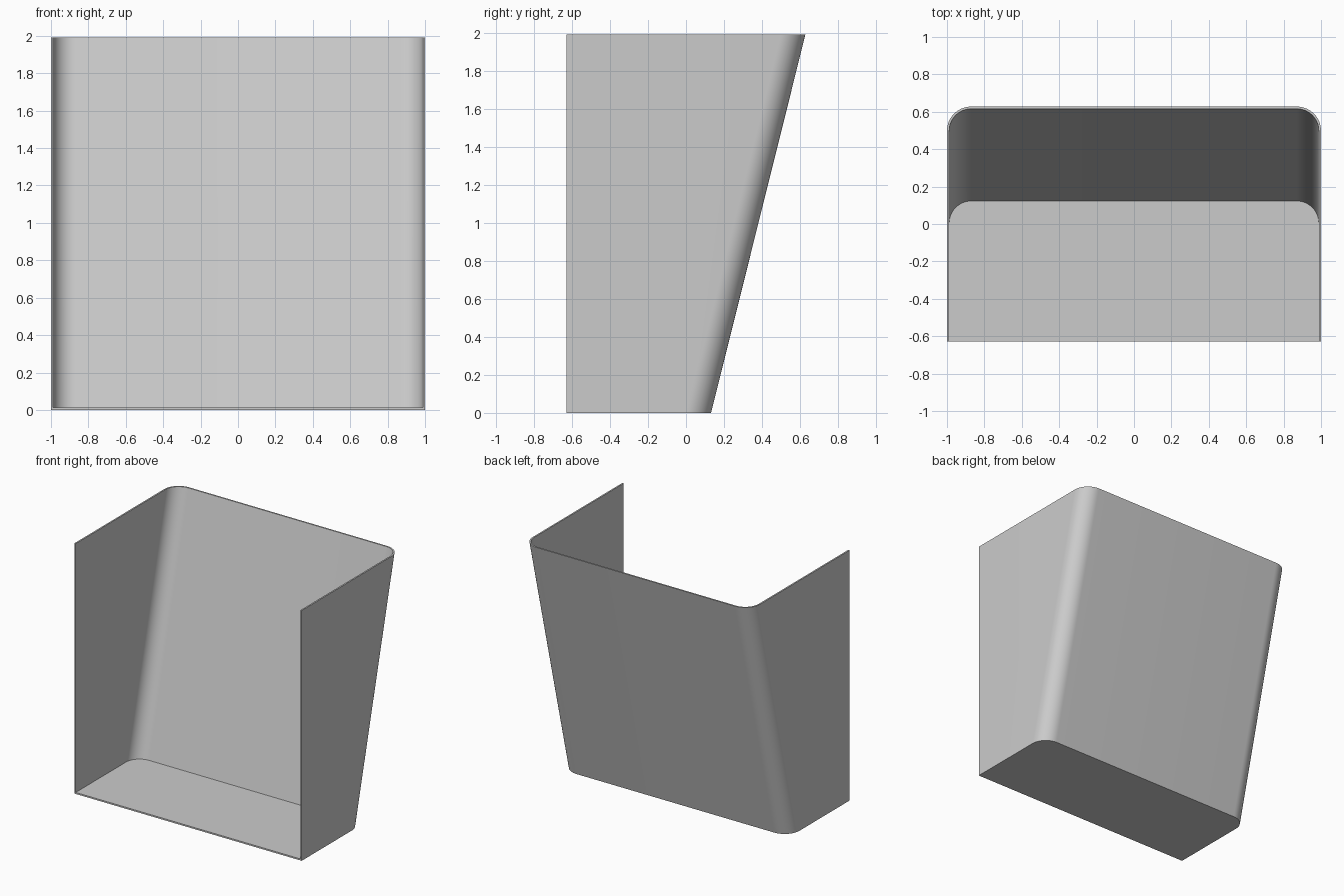
import bpy
import bmesh
from math import sin, cos, pi, radians

cube = bpy.data.objects.get("Cube")
if cube:
    bpy.data.objects.remove(cube, do_unlink=True)

HEIGHT = 1.99
FRONT = -0.628
BACK_LOW, BACK_HIGH = 0.132, 0.628
RADIUS = 0.13
WALL = 0.012
STEPS = 16


def u_loop(bm, z, inset):
    """U-shaped outline, open at the front, with rounded back corners."""
    half = 1 - inset
    back = BACK_LOW + (BACK_HIGH - BACK_LOW) * z / HEIGHT - inset
    r = RADIUS - inset
    pts = [(half, FRONT)]
    for side, start in ((1, 0), (-1, pi / 2)):
        for i in range(STEPS + 1):
            a = start + pi / 2 * i / STEPS
            pts.append((side * (half - r) + r * cos(a), back - r + r * sin(a)))
    pts.append((-half, FRONT))
    return [bm.verts.new((x, y, z)) for x, y in pts]


# Nested outlines: outside bottom, outside top, inside top, inside floor
bm = bmesh.new()
loops = [u_loop(bm, 0, 0), u_loop(bm, HEIGHT, 0),
         u_loop(bm, HEIGHT, WALL), u_loop(bm, WALL, WALL)]

# Outer wall, top rim and inner wall
for a, b in zip(loops, loops[1:]):
    for i in range(len(a) - 1):
        bm.faces.new((a[i], a[i + 1], b[i + 1], b[i]))

# Underside, floor and the front edge of the shell
bm.faces.new(loops[0])
bm.faces.new(loops[-1])
bm.faces.new([lp[0] for lp in loops] + [lp[-1] for lp in reversed(loops)])
bmesh.ops.recalc_face_normals(bm, faces=bm.faces)

mesh = bpy.data.meshes.new("open_front_shell")
bm.to_mesh(mesh)
bm.free()
shell = bpy.data.objects.new("open_front_shell", mesh)
bpy.context.collection.objects.link(shell)

# Plain grey material
grey = bpy.data.materials.new("light_grey")
grey.use_nodes = True
colour = (0.6, 0.6, 0.6, 1)
grey.diffuse_color = colour
grey.node_tree.nodes["Principled BSDF"].inputs["Base Color"].default_value = colour
mesh.materials.append(grey)

# Smooth rounded corners, crisp edges
bpy.ops.object.select_all(action="DESELECT")
shell.select_set(True)
bpy.context.view_layer.objects.active = shell
bpy.ops.object.shade_smooth_by_angle(angle=radians(30))
